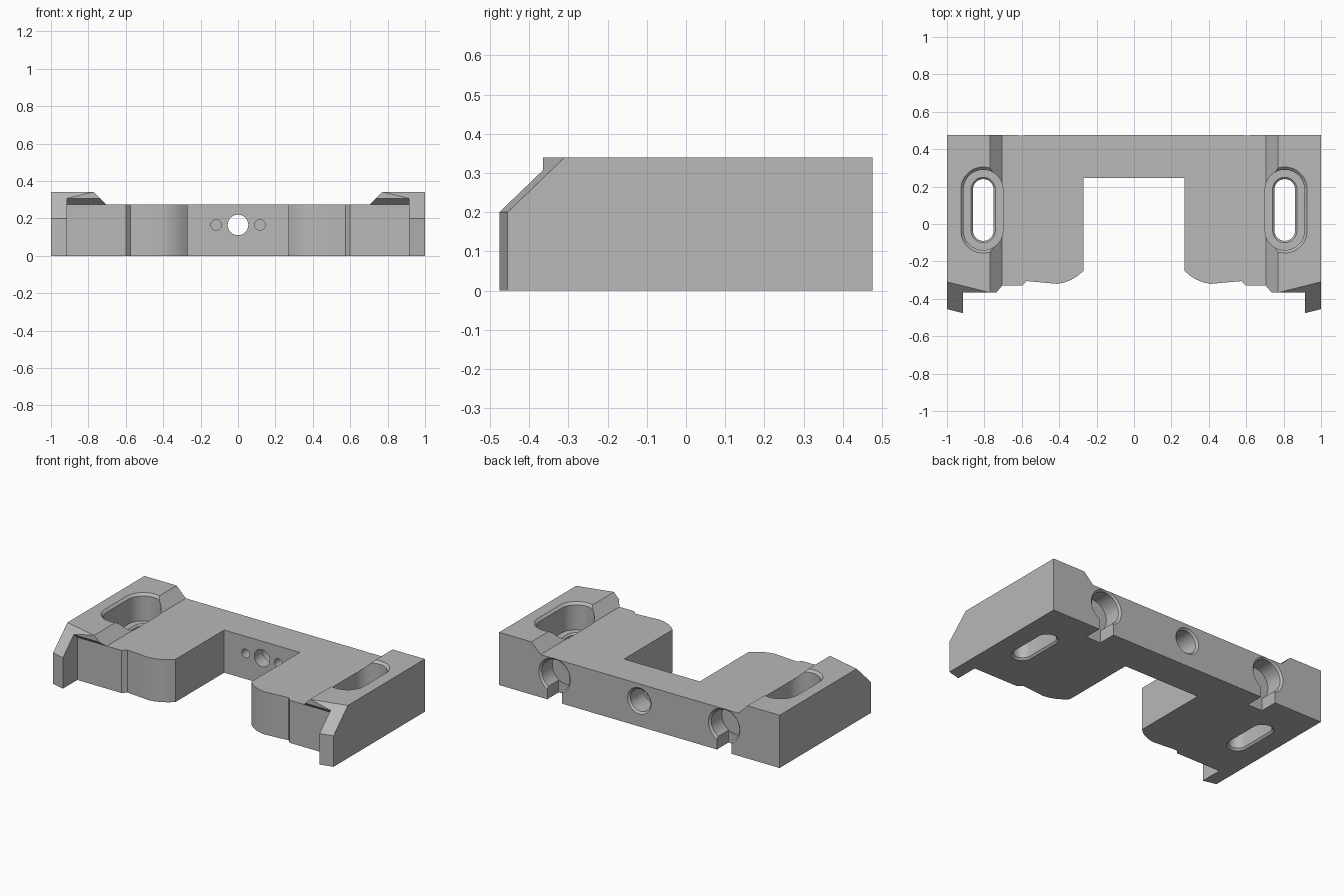
import bpy, bmesh, math
from mathutils import Matrix, Vector

if "Cube" in bpy.data.objects:
    bpy.data.objects.remove(bpy.data.objects["Cube"])

grey = bpy.data.materials.new("plain_grey")
grey.use_nodes = True
colour = (0.48, 0.48, 0.48, 1)
grey.diffuse_color = colour
grey.node_tree.nodes["Principled BSDF"].inputs["Base Color"].default_value = colour


def loft(name, rings):
    """Closed solid through rings that share one point count."""
    bm = bmesh.new()
    loops = [[bm.verts.new(p) for p in ring] for ring in rings]
    n = len(loops[0])
    for a, b in zip(loops, loops[1:]):
        for i in range(n):
            j = (i + 1) % n
            bm.faces.new((a[i], a[j], b[j], b[i]))
    bm.faces.new(loops[0])
    bm.faces.new(loops[-1])
    bmesh.ops.recalc_face_normals(bm, faces=bm.faces)
    mesh = bpy.data.meshes.new(name)
    bm.to_mesh(mesh)
    bm.free()
    ob = bpy.data.objects.new(name, mesh)
    bpy.context.collection.objects.link(ob)
    return ob


def stadium(r, half, n=20):
    """Slot outline along y; a circle when half is zero."""
    pts = []
    for i in range(2 * n):
        a = math.pi * (i + 0.5) / n
        pts.append((r * math.cos(a), r * math.sin(a) + (half if i < n else -half)))
    return pts


def bore(name, centre, steps):
    """Stepped round hole along y from (y, radius) pairs."""
    x, z = centre
    return loft(name, [[(x + u, y, z + v) for u, v in stadium(r, 0)] for y, r in steps])


def cut(target, cutter):
    cutter.hide_render = True
    mod = target.modifiers.new("cut", 'BOOLEAN')
    mod.operation = 'DIFFERENCE'
    mod.solver = 'EXACT'
    mod.object = cutter
    bpy.context.view_layer.objects.active = target
    bpy.ops.object.modifier_apply(modifier=mod.name)
    bpy.data.objects.remove(cutter)


# Plate with a central opening and two curved fingers
half = [(0.27, 0.245), (0.27, -0.25), (0.30, -0.277), (0.335, -0.298), (0.37, -0.312),
        (0.41, -0.32), (0.575, -0.305), (0.61, -0.34), (0.62, -0.55), (1, -0.455), (1, 0.475)]
outline = half + [(-x, y) for x, y in reversed(half)]
body = loft("mounting_bracket", [[(x, y, z) for x, y in outline] for z in (0, 0.34)])
body.data.materials.append(grey)

# Low deck between the two raised rails
deck = [(-0.705, 0.275), (0.705, 0.275), (0.835, 0.405), (-0.835, 0.405)]
cut(body, loft("deck_cutter", [[(x, y, z) for x, z in deck] for y in (-1, 1)]))

for s in (1, -1):
    # Front step, leaving the arm outside and the overhanging lip above
    step = [(-0.33, -0.1), (-0.33, 0.275), (-0.365, 0.305), (-0.365, 0.5), (-0.7, 0.5), (-0.7, -0.1)]
    cut(body, loft("step_cutter", [[(s * x, y, z) for y, z in step] for x in (0.5, 0.915)]))

    # Skewed front bevel
    bevel = []
    for x in (0.5, 1.1):
        y = -0.455 - (1 - x) * 0.25
        bevel.append([(s * x, y - 0.104, 0.1), (s * x, y + 0.26, 0.45), (s * x, y - 0.104, 0.45)])
    cut(body, loft("bevel_cutter", bevel))

    # Counterbored adjustment slot
    levels = [(-0.01, 0.075), (0.012, 0.055), (0.155, 0.055), (0.165, 0.065),
              (0.165, 0.105), (0.325, 0.105), (0.36, 0.14)]
    cut(body, loft("slot_cutter", [[(s * 0.806 + u, 0.075 + v, z) for u, v in stadium(r, 0.11)]
                                   for z, r in levels]))

    # Rear pocket with a narrow channel to the underside
    cut(body, bore("pocket_cutter", (s * 0.605, 0.165),
                   [(0.355, 0.1), (0.463, 0.1), (0.485, 0.122)]))
    channel = [(s * 0.605 - 0.052, -0.1), (s * 0.605 + 0.052, -0.1),
               (s * 0.605 + 0.052, 0.15), (s * 0.605 - 0.052, 0.15)]
    cut(body, loft("channel_cutter", [[(x, y, z) for x, z in channel] for y in (0.358, 0.6)]))

    # Small blind holes beside the centre bore
    cut(body, bore("pin_hole_cutter", (s * 0.117, 0.165), [(0.15, 0.028), (0.36, 0.028)]))

# Centre through bore with a wider rear mouth
cut(body, bore("centre_cutter", (0, 0.165),
               [(0.15, 0.055), (0.33, 0.055), (0.33, 0.072), (0.463, 0.072), (0.485, 0.094)]))

bpy.ops.object.select_all(action='DESELECT')
body.select_set(True)
bpy.context.view_layer.objects.active = body
bpy.ops.object.shade_smooth_by_angle(angle=math.radians(25))
